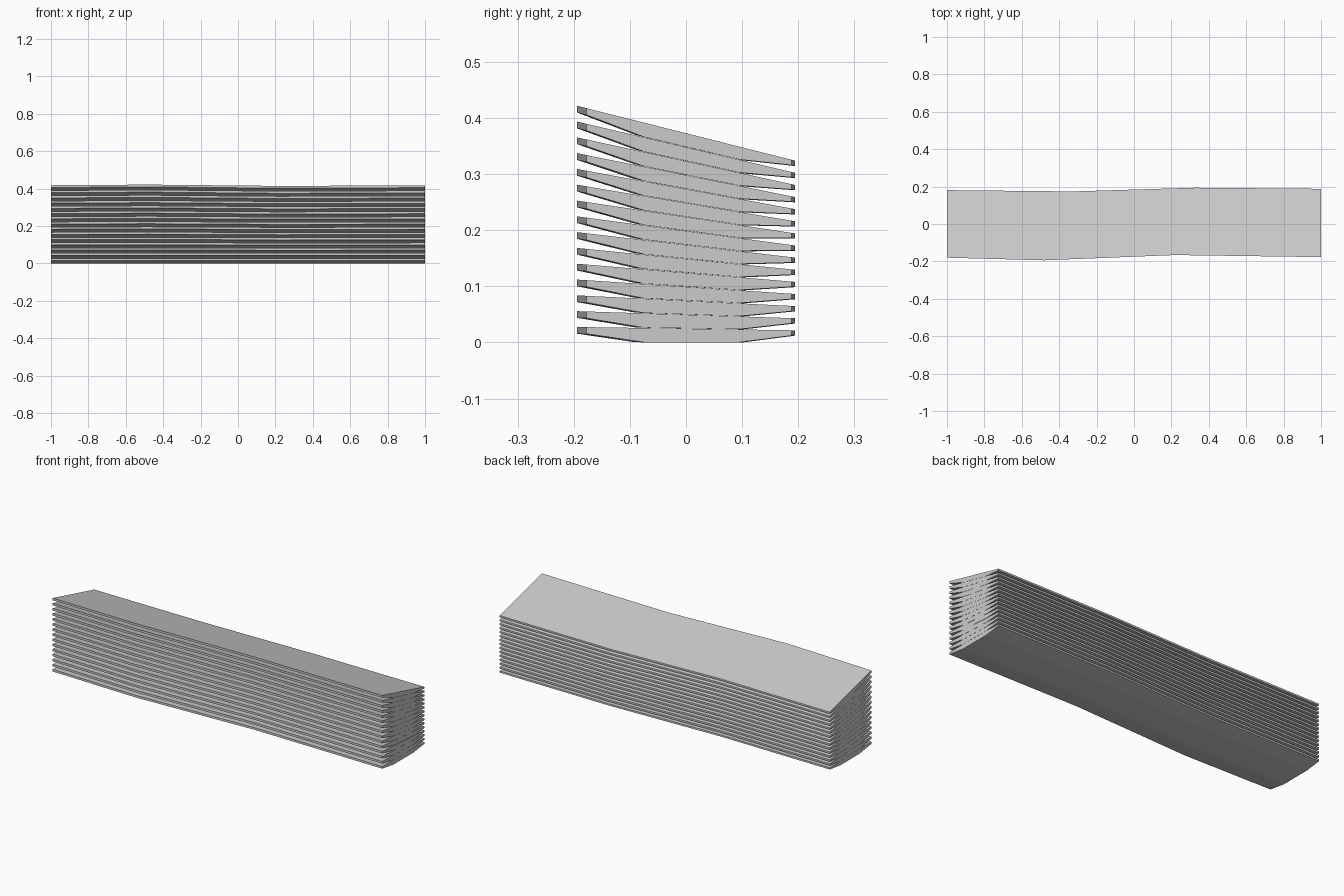
import bpy, bmesh

if "Cube" in bpy.data.objects:
    bpy.data.objects.remove(bpy.data.objects["Cube"])

COUNT = 15
# Wavy plan outline of one board: (x, y) along front and back edges
FRONT = [(-1, -0.18), (-0.48, -0.194), (0.22, -0.166), (1, -0.177)]
BACK = [(-1, 0.181), (-0.33, 0.174), (0.33, 0.194), (1, 0.188)]
# Underside profile: (fraction from front to back, thickness)
UNDER = [(0, 0.012), (0.28, 0.0255), (0.745, 0.0228), (1, 0.0095)]


def top_z(i, y):
    # Each board tilts a little more than the one below it
    f = (y + 0.194) / 0.388
    a = 0.0275 + 0.02815 * i
    b = 0.0215 + 0.0216 * i
    return a + (b - a) * f


def board(i):
    bm = bmesh.new()
    rings = []
    for (fx, fy), (bx, by) in zip(FRONT, BACK):
        ring = []
        for t, th in UNDER:
            x, y = fx + (bx - fx) * t, fy + (by - fy) * t
            ring.append(bm.verts.new((x, y, max(0, top_z(i, y) - th))))
        for x, y in ((bx, by), (fx, fy)):
            ring.append(bm.verts.new((x, y, top_z(i, y))))
        rings.append(ring)
    n = len(rings[0])
    for r, s in zip(rings, rings[1:]):
        for k in range(n):
            m = (k + 1) % n
            bm.faces.new((r[k], r[m], s[m], s[k]))
    bm.faces.new(rings[0])
    bm.faces.new(rings[-1])
    bmesh.ops.recalc_face_normals(bm, faces=bm.faces[:])
    me = bpy.data.meshes.new("board")
    bm.to_mesh(me)
    bm.free()
    ob = bpy.data.objects.new(f"board_{i + 1:02d}", me)
    bpy.context.collection.objects.link(ob)


# Stack of boards fanning towards the front
for i in range(COUNT):
    board(i)
